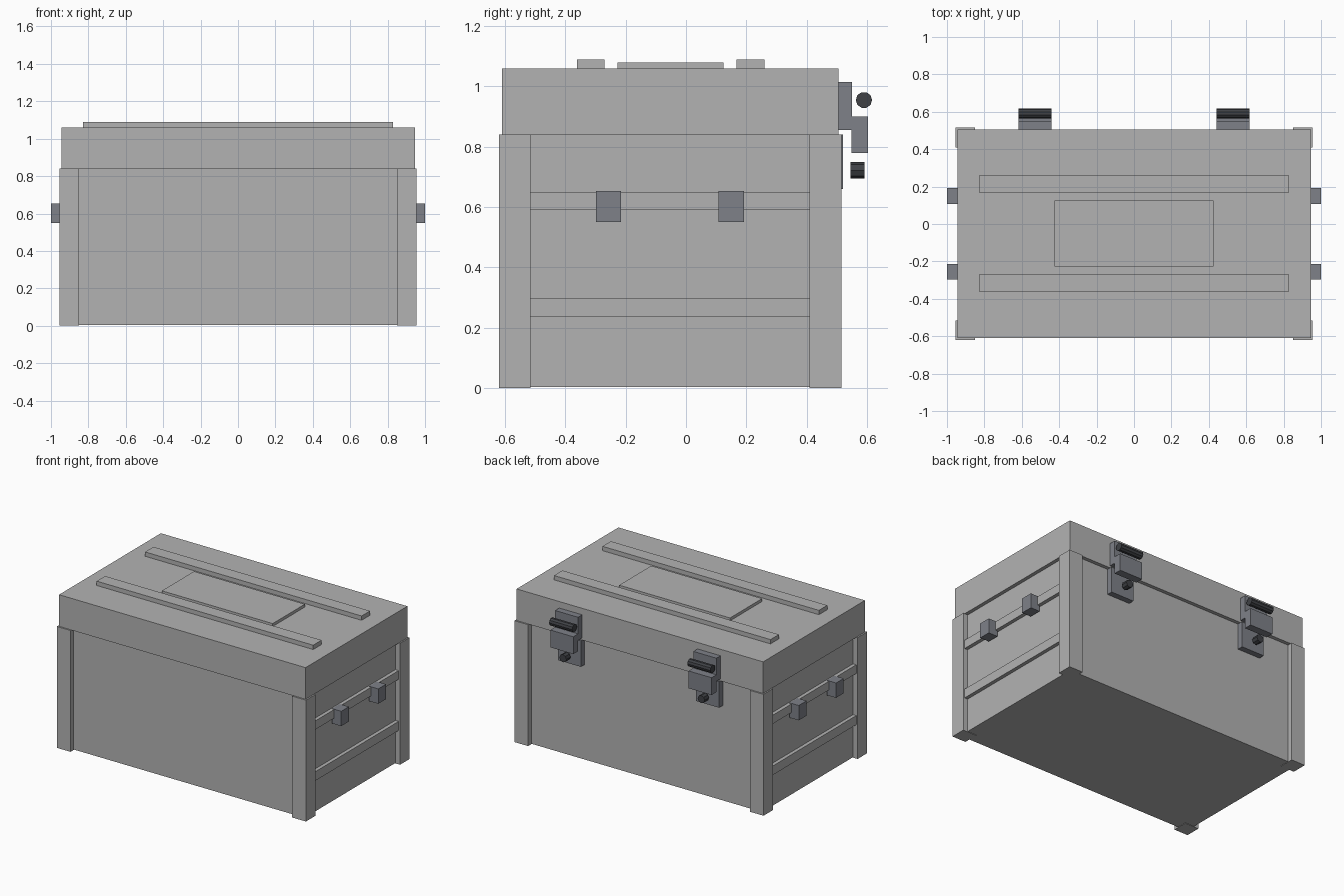
import bpy
import math

default = bpy.data.objects.get("Cube")
if default:
    bpy.data.objects.remove(default, do_unlink=True)


def make_material(name, rgb):
    mat = bpy.data.materials.new(name)
    mat.use_nodes = True
    color = (*rgb, 1.0)
    mat.diffuse_color = color
    mat.node_tree.nodes["Principled BSDF"].inputs["Base Color"].default_value = color
    return mat


GREY = make_material("case grey", (0.45, 0.45, 0.45))
STEEL = make_material("blue steel", (0.21, 0.22, 0.25))
DARK = make_material("dark metal", (0.05, 0.053, 0.06))


def box(name, xs, ys, zs, mat):
    """Box between pairs of x, y and z limits."""
    spans = (xs, ys, zs)
    bpy.ops.mesh.primitive_cube_add(size=1, location=[sum(s) / 2 for s in spans])
    obj = bpy.context.object
    obj.name = name
    obj.scale = [s[1] - s[0] for s in spans]
    bpy.ops.object.transform_apply(location=False, rotation=False, scale=True)
    obj.data.materials.append(mat)
    return obj


def rod(name, center, radius, length, sides, rotation, mat):
    bpy.ops.mesh.primitive_cylinder_add(vertices=sides, radius=radius, depth=length,
                                        location=center, rotation=rotation)
    obj = bpy.context.object
    obj.name = name
    obj.data.materials.append(mat)
    return obj


def mirrored(side, inner, outer):
    return sorted((side * inner, side * outer))


# Body and lid
box("body", (-0.92, 0.92), (-0.585, 0.48), (0.003, 0.842), GREY)
box("lid", (-0.945, 0.945), (-0.61, 0.505), (0.84, 1.06), GREY)

# Raised strips and plate on the lid
box("lid_plate", (-0.425, 0.425), (-0.227, 0.125), (1.055, 1.08), GREY)
for end, ys in (("front", (-0.362, -0.27)), ("back", (0.168, 0.26))):
    box(f"lid_strip_{end}", (-0.83, 0.83), ys, (1.055, 1.09), GREY)

for side, label in ((1, "left"), (-1, "right")):
    # Corner posts
    for end, ys in (("front", (-0.62, -0.515)), ("back", (0.41, 0.515))):
        box(f"corner_post_{end}_{label}", mirrored(side, 0.85, 0.955), ys, (0, 0.841), GREY)

    # Side rails and the handle brackets on the upper one
    for level, zs in (("lower", (0.235, 0.298)), ("upper", (0.59, 0.65))):
        box(f"side_rail_{level}_{label}", mirrored(side, 0.91, 0.945), (-0.52, 0.415), zs, GREY)
    for end, ys in (("front", (-0.298, -0.215)), ("back", (0.108, 0.193))):
        box(f"handle_bracket_{end}_{label}", mirrored(side, 0.93, 1.0), ys, (0.55, 0.653), STEEL)

    # Latches on the back
    x = side * 0.53
    xs = (x - 0.088, x + 0.088)
    box(f"latch_upper_plate_{label}", xs, (0.5, 0.55), (0.855, 1.015), STEEL)
    box(f"latch_lower_plate_{label}", xs, (0.47, 0.52), (0.66, 0.84), STEEL)
    box(f"latch_clasp_{label}", xs, (0.549, 0.603), (0.78, 0.9), STEEL)
    rod(f"latch_bar_{label}", (x, 0.59, 0.955), 0.027, 0.176, 10, (0, math.pi / 2, 0), DARK)
    rod(f"latch_knob_{label}", (x, 0.568, 0.722), 0.027, 0.046, 8, (math.pi / 2, 0, 0), DARK)
